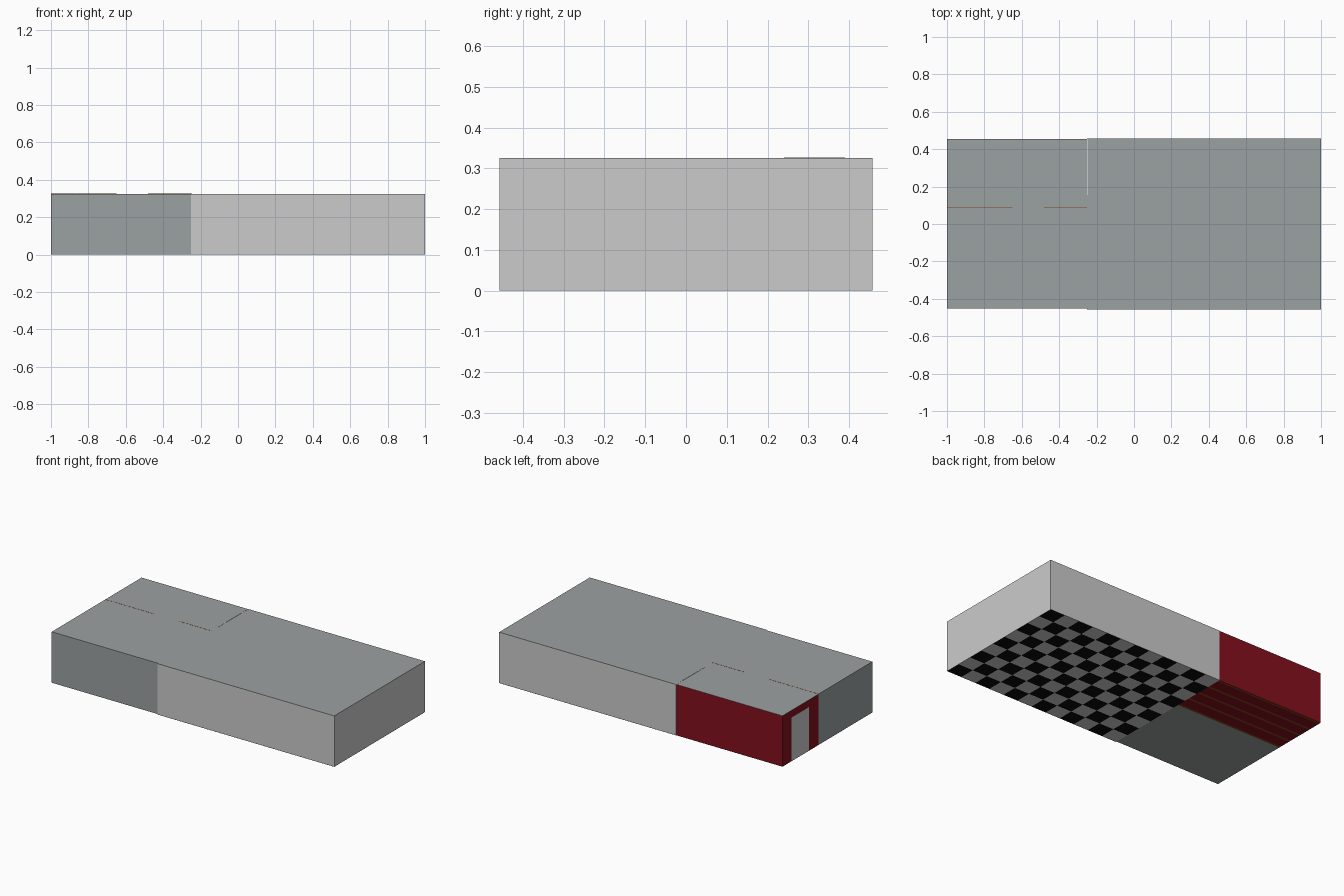
import bpy, bmesh

if "Cube" in bpy.data.objects:
    bpy.data.objects.remove(bpy.data.objects["Cube"])

def mat(name, r, g, b):
    m = bpy.data.materials.new(name)
    m.diffuse_color = (r, g, b, 1)
    m.use_nodes = True
    m.node_tree.nodes["Principled BSDF"].inputs["Base Color"].default_value = m.diffuse_color
    return m

LIGHT = mat("light_grey", 0.60, 0.60, 0.60)
GREY = mat("mid_grey", 0.33, 0.355, 0.355)
RED = mat("deep_red", 0.23, 0.005, 0.013)
BLACK = mat("black", 0.003, 0.003, 0.003)
BROWN = mat("wood_brown", 0.23, 0.06, 0.012)

H = 0.325       # roof height
T = 0.004       # wall thickness
S = 0.0015      # slab thickness
YH = 0.457      # hall half depth
YB, YF = 0.455, -0.451   # side room back and front
XD, YD = -0.25, 0.09     # dividing walls

def box(name, x0, x1, y0, y1, z0, z1, m):
    bm = bmesh.new()
    bmesh.ops.create_cube(bm, size=1)
    for v in bm.verts:
        v.co = ((x0 + x1) / 2 + v.co.x * (x1 - x0),
                (y0 + y1) / 2 + v.co.y * (y1 - y0),
                (z0 + z1) / 2 + v.co.z * (z1 - z0))
    me = bpy.data.meshes.new(name)
    bm.to_mesh(me)
    bm.free()
    me.materials.append(m)
    ob = bpy.data.objects.new(name, me)
    bpy.context.collection.objects.link(ob)
    return ob

def floor_grid(name, x0, x1, y0, y1, nx, ny, mats, rule):
    """Slab whose cells take a colour by rule(i, j)."""
    bm = bmesh.new()
    for z, flip in ((0.0, True), (S, False)):
        g = [[bm.verts.new((x0 + (x1 - x0) * i / nx, y0 + (y1 - y0) * j / ny, z))
              for j in range(ny + 1)] for i in range(nx + 1)]
        for i in range(nx):
            for j in range(ny):
                q = [g[i][j], g[i + 1][j], g[i + 1][j + 1], g[i][j + 1]]
                f = bm.faces.new(q[::-1] if flip else q)
                f.material_index = rule(i, j)
    me = bpy.data.meshes.new(name)
    bm.to_mesh(me)
    bm.free()
    for m in mats:
        me.materials.append(m)
    ob = bpy.data.objects.new(name, me)
    bpy.context.collection.objects.link(ob)

# Floors: chequered hall, striped red room, plain grey room
floor_grid("hall_floor", XD, 1, -YH, YH, 12, 9, (LIGHT, BLACK), lambda i, j: (i + j) % 2)
floor_grid("red_room_floor", -1, XD, YD, YB, 1, 25, (RED, BROWN),
           lambda i, j: int(j % 6 == 0))
box("grey_room_floor", -1, XD, YF, YD, 0, S, GREY)

# Roof slabs
box("hall_roof", XD, 1, -YH, YH, H - S, H, GREY)
box("side_roof", -1, XD, YF, YB, H - S, H, GREY)

# Hall walls
Z0, Z1 = 0.0003, H - 0.0003
box("hall_front_wall", XD, 1, -YH, -YH + T, Z0, Z1, LIGHT)
box("hall_back_wall", XD, 1, YH - T, YH, Z0, Z1, LIGHT)
box("hall_right_wall", 1 - T, 1, -YH, YH, Z0, Z1, LIGHT)
box("hall_dividing_wall", XD, XD + T, -YH, YH, Z0, Z1, LIGHT)

# Red room walls
box("red_back_wall", -1, XD, YB - T, YB, Z0, Z1, RED)
box("red_left_wall", -1, -1 + T, YD, YB, Z0, Z1, RED)
box("red_dividing_wall_left", -1, -0.65, YD, YD + T, S, H - S, RED)
box("red_dividing_wall_right", -0.48, XD, YD, YD + T, S, H - S, RED)
box("red_door_lintel", -0.65, -0.48, YD, YD + T, 0.28, H - S, RED)

# Grey room walls
box("grey_front_wall", -1, XD, YF, YF + T, Z0, Z1, GREY)
box("grey_left_wall", -1, -1 + T, YF, YD, Z0, Z1, GREY)
box("grey_dividing_wall_left", -1 + T, -0.65, YD - T, YD, S, H - S, GREY)
box("grey_dividing_wall_right", -0.48, XD, YD - T, YD, S, H - S, GREY)

# Outer door panel in the red room's left wall
box("side_door", -1.001, -1 + T + 0.001, 0.19, 0.365, 0.002, 0.28, LIGHT)

# Wall tops that just show through the roof
box("wood_trim_left", -1, -0.65, YD - 0.0015, YD + 0.0015, H - S, H + 0.0005, BROWN)
box("wood_trim_right", -0.48, XD, YD - 0.0015, YD + 0.0015, H - S, H + 0.0005, BROWN)
box("divider_top", XD - 0.001, XD + 0.003, 0.155, YB, H - S, H + 0.0008, LIGHT)
box("divider_raised_top", XD - 0.001, XD + 0.003, 0.24, 0.39, H, H + 0.002, LIGHT)

# Thin pole ending at the roof of the grey room
bpy.ops.mesh.primitive_cylinder_add(vertices=12, radius=0.006, depth=H - S,
                                    location=(-0.86, -0.31, (H + S) / 2 + 0.0005))
pole = bpy.context.object
pole.name = "pole"
pole.data.materials.append(GREY)
